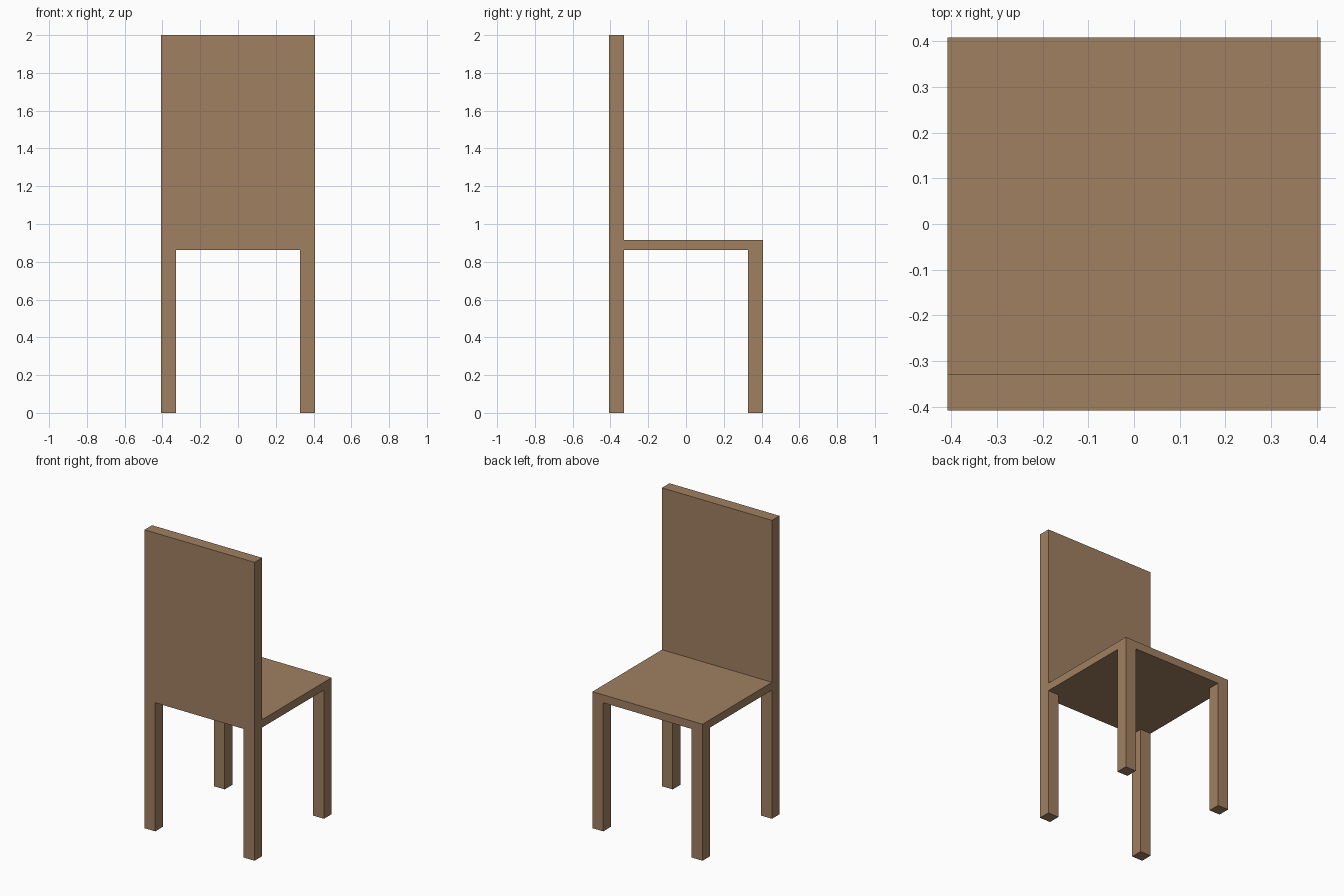
import bpy

if "Cube" in bpy.data.objects:
    bpy.data.objects.remove(bpy.data.objects["Cube"])

wood = bpy.data.materials.new("brown_wood")
wood.diffuse_color = (0.352, 0.214, 0.119, 1.0)
wood.use_nodes = True
wood.node_tree.nodes["Principled BSDF"].inputs["Base Color"].default_value = wood.diffuse_color

H = 0.408          # half width and half depth of the chair
T = 0.08           # leg and backrest thickness
SEAT_BOTTOM, SEAT_TOP = 0.862, 0.915


def box(name, lo, hi):
    """Axis-aligned box between two corners."""
    centre = [(a + b) / 2 for a, b in zip(lo, hi)]
    bpy.ops.mesh.primitive_cube_add(size=1, location=centre)
    obj = bpy.context.object
    obj.name = name
    obj.scale = [b - a for a, b in zip(lo, hi)]
    bpy.ops.object.transform_apply(location=False, rotation=False, scale=True)
    obj.data.materials.append(wood)
    return obj


# Seat slab, meeting the backrest's inner face
box("seat", (-H, -H + T, SEAT_BOTTOM), (H, H, SEAT_TOP))

# Tall flat backrest standing on the legs beneath it
box("backrest", (-H, -H, SEAT_BOTTOM), (H, -H + T, 2.0))

# Four square legs at the corners
for side, x in (("left", -H), ("right", H - T)):
    for end, y in (("backrest", -H), ("seat", H - T)):
        box(f"{end}_leg_{side}", (x, y, 0), (x + T, y + T, SEAT_BOTTOM))
